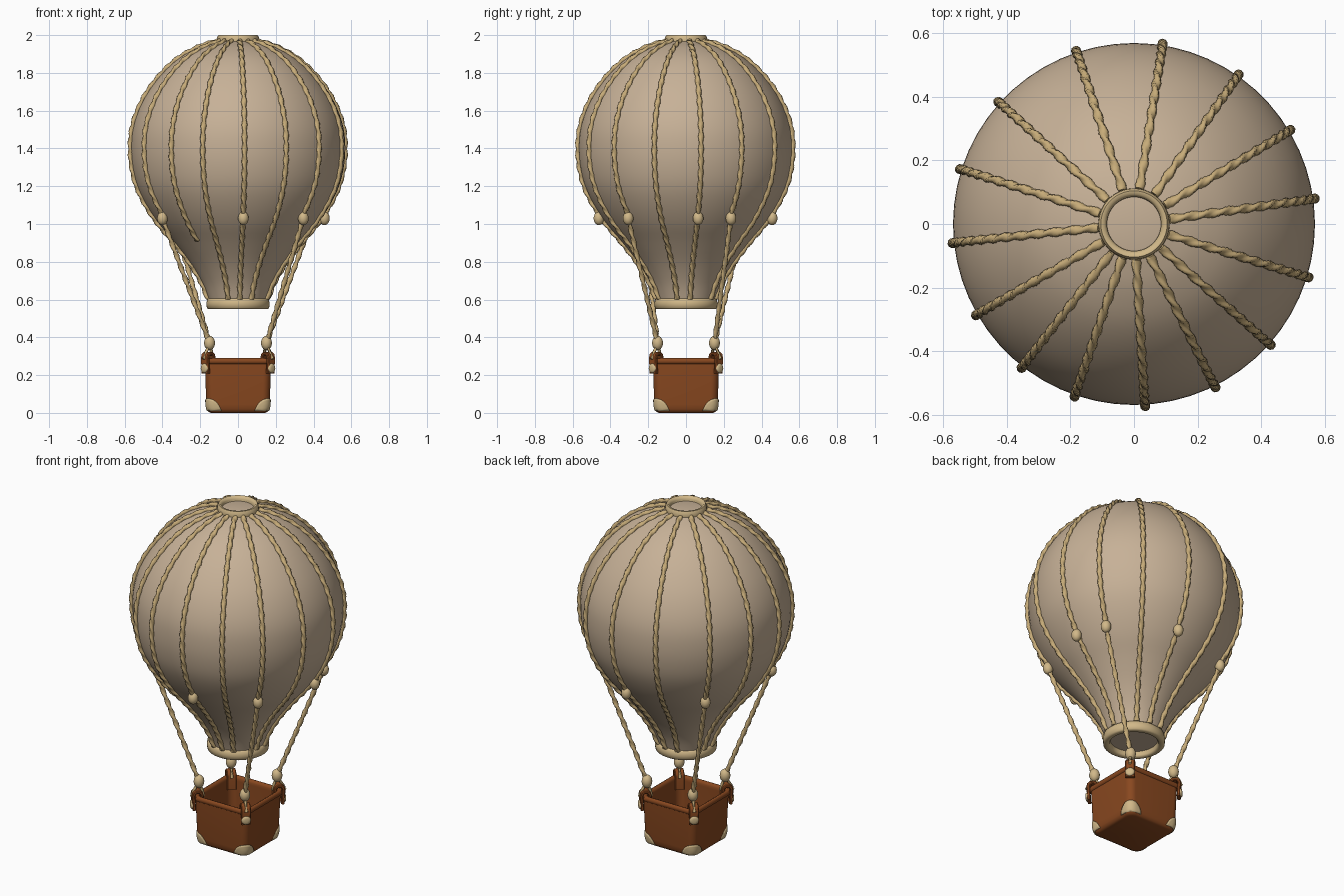
import bpy, bmesh, math
from mathutils import Vector, Matrix

if "Cube" in bpy.data.objects:
    bpy.data.objects.remove(bpy.data.objects["Cube"])


def material(name, rgb):
    m = bpy.data.materials.new(name)
    m.diffuse_color = (*rgb, 1)
    m.use_nodes = True
    m.node_tree.nodes["Principled BSDF"].inputs["Base Color"].default_value = m.diffuse_color
    return m


CLOTH = material("beige cloth", (0.57, 0.44, 0.31))
ROPE = material("straw rope", (0.57, 0.41, 0.19))
CREAM = material("cream trim", (0.64, 0.48, 0.25))
LEATHER = material("brown leather", (0.25, 0.065, 0.014))


def make(name, verts, faces, mat, angle=60):
    me = bpy.data.meshes.new(name)
    me.from_pydata([tuple(v) for v in verts], [], faces)
    bm = bmesh.new()
    bm.from_mesh(me)
    bmesh.ops.recalc_face_normals(bm, faces=bm.faces)
    bm.to_mesh(me)
    bm.free()
    ob = bpy.data.objects.new(name, me)
    bpy.context.collection.objects.link(ob)
    me.materials.append(mat)
    bpy.ops.object.select_all(action='DESELECT')
    ob.select_set(True)
    bpy.context.view_layer.objects.active = ob
    bpy.ops.object.shade_smooth_by_angle(angle=math.radians(angle))
    return ob


def skin(name, rings, mat, closed=False, angle=60):
    """Bridge equal-sized rings of points; cap the ends or close the loop."""
    n, k = len(rings[0]), len(rings)
    verts = [p for r in rings for p in r]
    faces = []
    for i in range(k if closed else k - 1):
        a, b = i * n, (i + 1) % k * n
        faces += [(a + j, a + (j + 1) % n, b + (j + 1) % n, b + j) for j in range(n)]
    if not closed:
        faces += [tuple(range(n)), tuple(range((k - 1) * n, k * n))]
    return make(name, verts, faces, mat, angle)


def lathe(name, profile, mat, closed=False, n=60):
    rings = [[Vector((r * math.cos(2 * math.pi * j / n), r * math.sin(2 * math.pi * j / n), z))
              for j in range(n)] for r, z in profile]
    return skin(name, rings, mat, closed)


def rope(name, pts, side, radius):
    """Two-lobed section twisted along a path lying square to `side`."""
    rings, dist = [], 0
    for i, p in enumerate(pts):
        t = (pts[min(i + 1, len(pts) - 1)] - pts[max(i - 1, 0)]).normalized()
        out = side.cross(t).normalized()
        if i:
            dist += (p - pts[i - 1]).length
        ring = []
        for j in range(10):
            th = 2 * math.pi * j / 10
            r = radius * (0.82 + 0.18 * math.cos(2 * th))
            a = th + dist * 2 * math.pi / 0.13
            ring.append(p + side * (r * math.cos(a)) + out * (r * math.sin(a)))
        rings.append(ring)
    return skin(name, rings, ROPE, angle=80)


def straight_rope(name, a, b, radius):
    steps = max(2, int((b - a).length / 0.013))
    side = (b - a).cross(Vector((0, 0, 1))).normalized()
    rope(name, [a.lerp(b, i / steps) for i in range(steps + 1)], side, radius)


def knot(name, loc, r, h):
    bm = bmesh.new()
    bmesh.ops.create_uvsphere(bm, u_segments=16, v_segments=10, radius=1)
    verts = [(loc[0] + v.co.x * r, loc[1] + v.co.y * r, loc[2] + v.co.z * h) for v in bm.verts]
    faces = [tuple(v.index for v in f.verts) for f in bm.faces]
    bm.free()
    make(name, verts, faces, CREAM)


def polar(deg, r, z):
    a = math.radians(deg)
    return Vector((r * math.cos(a), r * math.sin(a), z))


# envelope profile, smoothed with a Catmull-Rom curve
KEYS = [(0.150, 0.58), (0.158, 0.61), (0.19, 0.69), (0.25, 0.79), (0.335, 0.90), (0.42, 1.0),
        (0.487, 1.1), (0.535, 1.2), (0.56, 1.3), (0.568, 1.4), (0.56, 1.5), (0.53, 1.6),
        (0.478, 1.7), (0.40, 1.8), (0.31, 1.88), (0.21, 1.935), (0.13, 1.962), (0.08, 1.975)]
K = [Vector(k) for k in KEYS]
PROF = []
for i in range(len(K) - 1):
    p0, p1, p2, p3 = K[max(i - 1, 0)], K[i], K[i + 1], K[min(i + 2, len(K) - 1)]
    for s in range(8):
        t = s / 8
        PROF.append(0.5 * (2 * p1 + (p2 - p0) * t + (2 * p0 - 5 * p1 + 4 * p2 - p3) * t * t
                           + (3 * p1 - p0 - 3 * p2 + p3) * t ** 3))
PROF.append(K[-1])
lathe("envelope", [tuple(p) for p in PROF[::2]], CLOTH)

# crown and mouth rings
lathe("crown_ring", [(0.084, 1.95), (0.107, 1.95), (0.112, 1.965), (0.111, 1.988), (0.104, 2.0),
                     (0.093, 1.999), (0.085, 1.985)], CREAM, closed=True)
lathe("mouth_ring", [(0.128, 0.60), (0.155, 0.607), (0.164, 0.60), (0.167, 0.578), (0.165, 0.555),
                     (0.155, 0.549), (0.136, 0.549), (0.129, 0.558)], CREAM, closed=True)

# ropes running over the envelope seams; four of them leave it at a knot
ANGLES = [81, 55, 31, 8, -17, -41.5, -63.5, -86.5, -109, -128, -150, -174, -197.5, -222, -251.5]
HANGING = {31: 45, -41.5: -45, -150: -135, -222: 135}
for n, a in enumerate(ANGLES):
    low = 1.02 if a in HANGING else 0.9 if a == -128 else 0.6
    pts = [polar(a, p.x + 0.005, p.y) for p in PROF if p.y > low and p.x > 0.1]
    rope(f"seam_rope_{n}", pts, polar(a + 90, 1, 0), 0.016)
    if a in HANGING or a in (8, 81, -86.5):
        knot(f"envelope_knot_{n}", polar(a, 0.462, 1.03), 0.028, 0.036)

# basket: stacked rounded squares, outside up and inside down
RC = 0.04


def on_square(s, h, z, k, off=0.0):
    """Point at arc distance s from the middle of corner k of a rounded square."""
    arc = RC * math.pi / 4
    c = h - RC
    a = math.pi / 4 + max(-arc, min(arc, s)) / RC
    e = max(0, abs(s) - arc)
    x = c + (RC + off) * math.cos(a) - (e if s > 0 else 0)
    y = c + (RC + off) * math.sin(a) - (e if s < 0 else 0)
    return Matrix.Rotation(k * math.pi / 2, 3, 'Z') @ Vector((x, y, z))


OUTER = [(0.145, 0.0), (0.157, 0.006), (0.164, 0.02), (0.168, 0.045), (0.175, 0.26)]
INNER = [(0.181, 0.264), (0.183, 0.275), (0.18, 0.287), (0.172, 0.291), (0.162, 0.287),
         (0.157, 0.275), (0.157, 0.262), (0.15, 0.03)]
ARC = RC * math.pi / 4
skin("basket", [[on_square(ARC * q / 4, h, z, k) for k in range(4) for q in range(-4, 5)]
                for h, z in OUTER + INNER], LEATHER, angle=50)


def half_at(z):
    for (h0, z0), (h1, z1) in zip(OUTER, OUTER[1:]):
        if z <= z1:
            return h0 + (h1 - h0) * (z - z0) / (z1 - z0)
    return OUTER[-1][0]


for k in range(4):
    deg = 45 + 90 * k
    diag, side = polar(deg, 1, 0), polar(deg + 90, 1, 0)
    up = Vector((0, 0, 1))

    # half-round patch wrapped on the bottom corner
    verts, faces = [], []
    for i in range(7):
        for j in range(17):
            r, th = 0.064 * i / 6, math.pi * j / 16
            z = 0.012 + r * math.sin(th)
            verts.append(on_square(r * math.cos(th), half_at(z), z, k, 0.002))
    for i in range(6):
        for j in range(16):
            b = i * 17 + j
            faces.append((b, b + 1, b + 18, b + 17) if i else (0, b + 18, b + 17))
    patch = make(f"corner_patch_{k}", verts, faces, CREAM)
    mod = patch.modifiers.new("thickness", 'SOLIDIFY')
    mod.thickness, mod.offset = 0.006, 0

    # leather strap folded over the rim
    path = [(0.241, 0.208), (0.246, 0.29), (0.243, 0.305), (0.232, 0.314), (0.213, 0.314),
            (0.202, 0.305), (0.199, 0.29), (0.196, 0.215)]
    P = [diag * r + up * z for r, z in path]
    rings = []
    for i, p in enumerate(P):
        t = (P[min(i + 1, 7)] - P[max(i - 1, 0)]).normalized()
        o = side.cross(t)
        rings.append([p + side * (w * 0.026) + o * (d * 0.009)
                      for w, d in ((-1, -0.5), (-0.85, -1), (0.85, -1), (1, -0.5),
                                   (1, 0.5), (0.85, 1), (-0.85, 1), (-1, 0.5))])
    skin(f"strap_{k}", rings, LEATHER, angle=40)

    # round stud on the strap
    rings = []
    for r, d in ((0.024, 0.246), (0.025, 0.254), (0.02, 0.259), (0.01, 0.261)):
        rings.append([diag * d + up * 0.236 + side * (r * math.cos(math.pi * j / 10))
                      + up * (r * math.sin(math.pi * j / 10)) for j in range(20)])
    skin(f"stud_{k}", rings, CREAM)

    # knot above the strap with two short loop ends
    top = diag * 0.213 + up * 0.37
    knot(f"basket_knot_{k}", top, 0.029, 0.038)
    for n, r in enumerate((0.186, 0.258)):
        straight_rope(f"loop_{k}_{n}", diag * r + up * 0.285, top, 0.009)

# hanging ropes from basket knots to envelope knots
for a, corner in HANGING.items():
    straight_rope(f"hanging_rope_{corner}", polar(corner, 0.213, 0.37), polar(a, 0.462, 1.03), 0.015)
